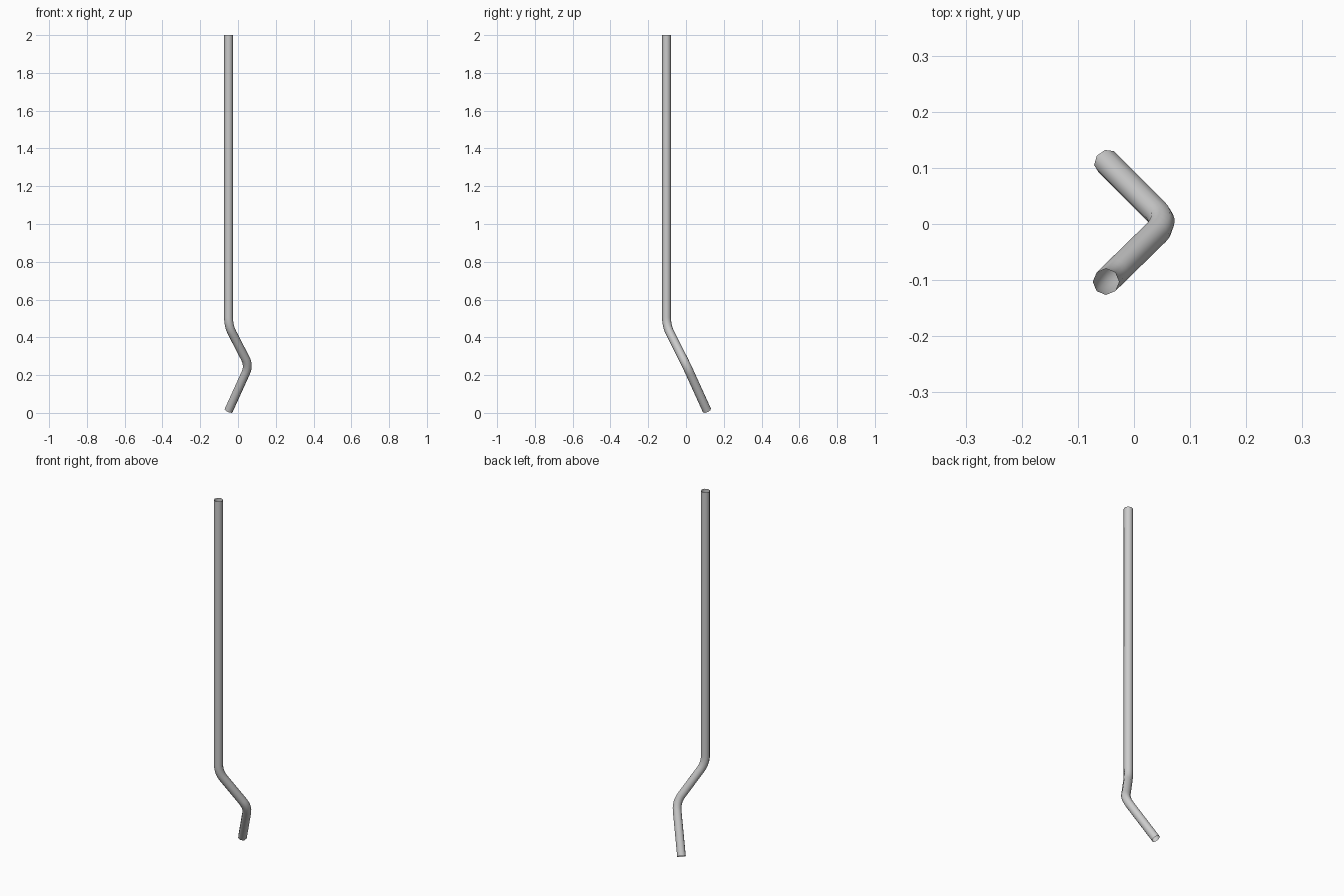
import bpy, math
from mathutils import Vector

if "Cube" in bpy.data.objects:
    bpy.data.objects.remove(bpy.data.objects["Cube"])

RADIUS = 0.0235
TANGENT = 0.045   # straight length used up on each side of a bend
STEPS = 6

# Corner points of the bent tube, top to bottom
corners = [Vector(p) for p in ((-0.05, -0.103, 2.0), (-0.05, -0.103, 0.46),
                               (0.0585, 0.003, 0.25), (-0.0495, 0.111, 0.0125))]


def bend(prev, corner, nxt):
    """Points of a rounded bend at a corner."""
    a = corner + (prev - corner).normalized() * TANGENT
    b = corner + (nxt - corner).normalized() * TANGENT
    half = (corner - prev).angle(nxt - corner) / 2
    r = TANGENT / math.tan(half)
    centre = corner + ((a + b) / 2 - corner).normalized() * (r / math.cos(half))
    u, v = a - centre, b - centre
    full = 2 * half
    return [centre + (u * math.sin(full * (1 - i / STEPS)) + v * math.sin(full * i / STEPS))
            / math.sin(full) for i in range(STEPS + 1)]


path = [corners[0]]
for i in (1, 2):
    path += bend(*corners[i - 1:i + 2])
path.append(corners[-1])

# Open-ended eight-sided tube swept along the path
curve = bpy.data.curves.new("bent_tube", 'CURVE')
curve.dimensions = '3D'
curve.bevel_depth = RADIUS
curve.bevel_resolution = 2
curve.use_fill_caps = False
spline = curve.splines.new('POLY')
spline.points.add(len(path) - 1)
for point, co in zip(spline.points, path):
    point.co = (*co, 1)
spline.use_smooth = True

tube = bpy.data.objects.new("bent_tube", curve)
bpy.context.collection.objects.link(tube)
bpy.context.view_layer.objects.active = tube
tube.select_set(True)
bpy.ops.object.convert(target='MESH')
bpy.ops.object.shade_smooth()
